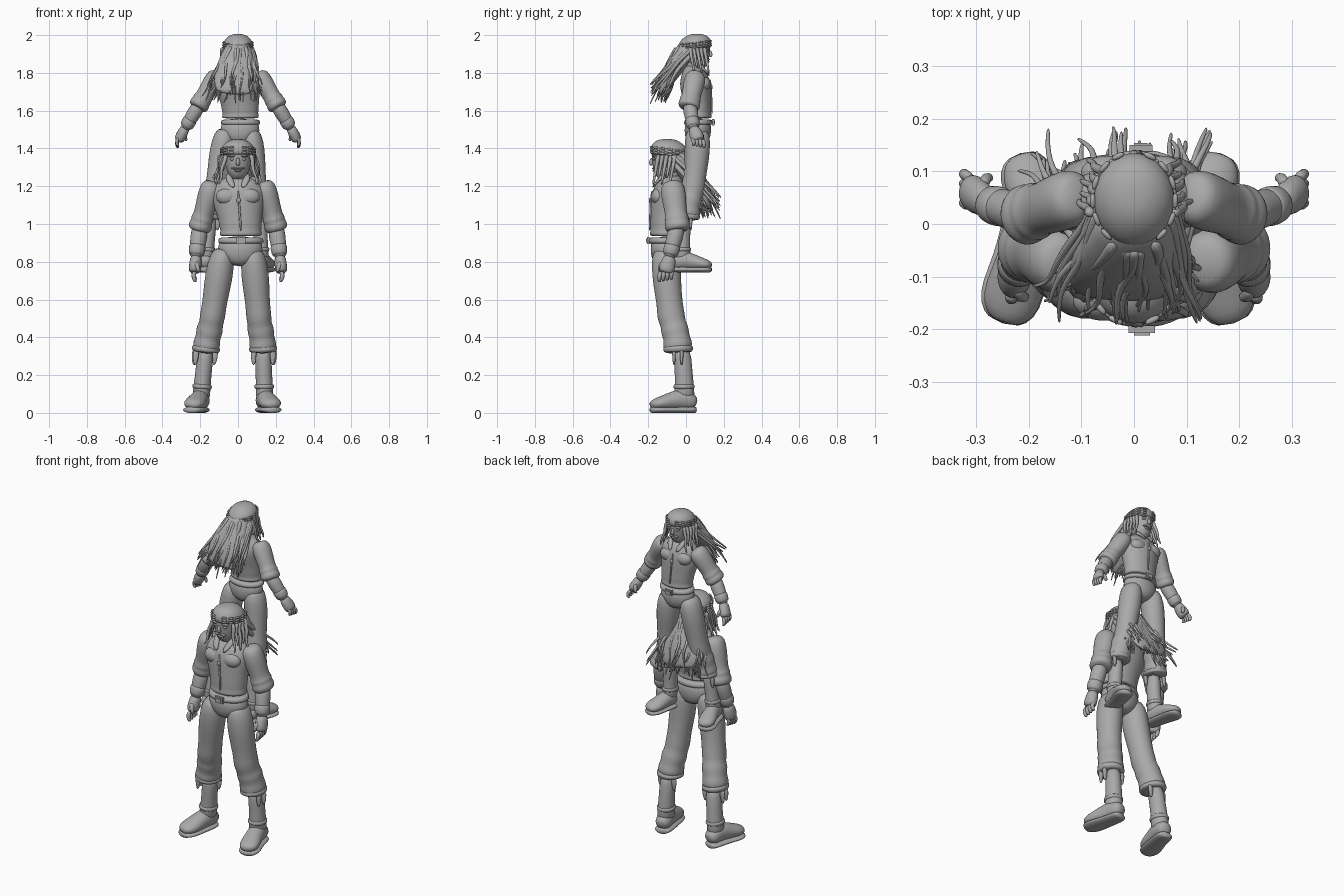
import bpy, bmesh, math, random
from mathutils import Vector, Matrix

old = bpy.data.objects.get("Cube")
if old:
    bpy.data.objects.remove(old)

grey = bpy.data.materials.new("plain_grey")
grey.use_nodes = True
COLOUR = (0.4, 0.4, 0.4, 1)
grey.diffuse_color = COLOUR
grey.node_tree.nodes["Principled BSDF"].inputs["Base Color"].default_value = COLOUR


def loft(bm, rings, seg=20):
    """Skin of elliptical rings (x, y, z, side radius, depth radius) along a path."""
    pts = [Vector(r[:3]) for r in rings]
    loops = []
    for i, ring in enumerate(rings):
        tangent = (pts[min(i + 1, len(pts) - 1)] - pts[max(i - 1, 0)]).normalized()
        side = Vector((1, 0, 0))
        side = (side - tangent * side.dot(tangent)).normalized()
        depth = tangent.cross(side)
        loop = []
        for k in range(seg):
            a = math.tau * k / seg
            loop.append(bm.verts.new(pts[i] + side * ring[3] * math.cos(a) + depth * ring[4] * math.sin(a)))
        loops.append(loop)
    for low, high in zip(loops, loops[1:]):
        for k in range(seg):
            n = (k + 1) % seg
            bm.faces.new((low[k], low[n], high[n], high[k]))
    bm.faces.new(loops[0][::-1])
    bm.faces.new(loops[-1])


def tube(bm, points, start, end, seg=8):
    """Round tapered strand through the points."""
    last = len(points) - 1
    loft(bm, [(*p, *[start + (end - start) * i / last] * 2) for i, p in enumerate(points)], seg)


def ball(bm, centre, size):
    bmesh.ops.create_uvsphere(bm, u_segments=20, v_segments=12, radius=1,
                              matrix=Matrix.Translation(centre) @ Matrix.Diagonal((*size, 1)))


def block(bm, centre, size):
    bmesh.ops.create_cube(bm, size=1, matrix=Matrix.Translation(centre) @ Matrix.Diagonal((*size, 1)))


def finish(name, bm, place, smooth=True):
    bm.transform(place)
    bmesh.ops.recalc_face_normals(bm, faces=bm.faces)
    mesh = bpy.data.meshes.new(name)
    bm.to_mesh(mesh)
    bm.free()
    mesh.materials.append(grey)
    obj = bpy.data.objects.new(name, mesh)
    bpy.context.collection.objects.link(obj)
    if smooth:
        mesh.polygons.foreach_set("use_smooth", [True] * len(mesh.polygons))
        obj.modifiers.new("soften", "SUBSURF").levels = 1
        obj.modifiers["soften"].render_levels = 1


def part(name, place, *ring_sets):
    bm = bmesh.new()
    for rings in ring_sets:
        loft(bm, rings)
    finish(name, bm, place)


def side_rings(rings, sign):
    """The right leg stands a little wider than the left one."""
    if sign > 0:
        return rings
    return [(-x - .07 * (.87 - z), y, z, a, b) for x, y, z, a, b in rings]


def leg(who, label, sign, place):
    trousers = [(.075, -.105, .88, .05, .07), (.085, -.105, .79, .074, .08), (.095, -.1, .68, .073, .075),
                (.105, -.085, .57, .064, .068), (.11, -.08, .51, .069, .076), (.115, -.067, .47, .062, .066),
                (.12, -.06, .44, .074, .077), (.126, -.05, .4, .064, .068), (.13, -.046, .37, .073, .079),
                (.133, -.04, .34, .071, .076), (.133, -.036, .32, .052, .054)]
    part(f"{who}_{label}_trouser_leg", place, side_rings(trousers, sign))
    # Rolled cuff and boot
    cuff = [(.133, -.04, .32, .06, .066), (.133, -.04, .325, .075, .08), (.132, -.042, .35, .077, .081),
            (.131, -.042, .358, .06, .066)]
    shaft = [(.133, -.025, .36, .046, .05), (.136, -.012, .22, .043, .046), (.14, -.008, .13, .046, .052),
             (.14, -.01, .06, .05, .06)]
    strap = [(.139, -.01, z, a, a + .004) for z, a in ((.125, .045), (.13, .053), (.148, .053), (.153, .045))]
    foot = [(.13, .055, .05, .02, .02), (.134, .04, .055, .045, .042), (.142, -.01, .075, .048, .06),
            (.155, -.07, .065, .05, .05), (.17, -.125, .052, .058, .038), (.182, -.165, .046, .052, .03),
            (.19, -.19, .042, .025, .016)]
    sole = [(x, y, .016, a + .004, .018) for x, y, z, a, b in foot]
    part(f"{who}_{label}_cuff", place, side_rings(cuff, sign))
    part(f"{who}_{label}_boot", place, *[side_rings(r, sign) for r in (shaft, strap, foot, sole)])
    # Torn strips hanging from the cuff
    bm = bmesh.new()
    for angle in (-.5, .2, 2.6):
        x, y = .133 + .058 * math.cos(angle), -.035 + .06 * math.sin(angle)
        loft(bm, side_rings([(x, y, .34, .018, .012), (x, y, .29, .018, .01), (x, y, .25, .006, .005)], sign), 8)
    finish(f"{who}_{label}_torn_strips", bm, place)


def arm(who, label, sign, place, joints):
    shoulder, elbow, wrist, tip = [Vector((x * sign, y, z)) for x, y, z in joints]

    def span(a, b, steps):
        return [(*a.lerp(b, t), r, r * flat) for t, r, flat in steps]

    part(f"{who}_{label}_sleeve", place,
         span(shoulder, elbow, [(-.22, .035, 1), (-.1, .058, 1.1), (.2, .06, 1.1), (.5, .055, 1.1),
                                (.72, .052, 1.1), (.8, .061, 1.1), (.88, .055, 1.1), (.96, .063, 1.1),
                                (1.1, .06, 1.1), (1.14, .042, 1)]))
    part(f"{who}_{label}_forearm", place,
         span(elbow, wrist, [(-.1, .042, 1), (.4, .046, 1), (.75, .038, 1), (1.1, .033, 1)]),
         span(elbow, wrist, [(.62, .036, 1), (.65, .046, 1), (.95, .042, 1), (.98, .032, 1)]))
    # Half-closed hand
    bm = bmesh.new()
    loft(bm, span(wrist, tip, [(-.05, .028, 1), (.2, .033, 1.2), (.5, .034, 1.3), (.65, .028, 1.3)]), 14)
    for i in range(4):
        root = wrist.lerp(tip, .55) + Vector((0, -.03 + .021 * i, .004 * i))
        knuckle = root + (tip - wrist) * .27 + Vector((.006 * sign, 0, 0))
        tube(bm, [root, knuckle, knuckle + Vector((-.018 * sign, .004, -.024))], .015, .01)
    thumb = wrist.lerp(tip, .2) + Vector((0, -.025, 0))
    tube(bm, [thumb, thumb + Vector((-.01 * sign, -.025, -.03)), thumb + Vector((-.02 * sign, -.02, -.06))], .016, .01)
    finish(f"{who}_{label}_hand", bm, place)


def head(who, place):
    bm = bmesh.new()
    loft(bm, [(0, -.075, 1.2, .05, .05), (0, -.085, 1.25, .045, .047), (0, -.09, 1.32, .045, .047)])
    loft(bm, [(0, -.135, 1.235, .02, .025), (0, -.125, 1.25, .042, .05), (0, -.112, 1.28, .06, .066),
              (0, -.1, 1.33, .072, .083), (0, -.095, 1.38, .078, .09), (0, -.09, 1.42, .06, .07)])
    # Nose, brow, lips and eyes
    loft(bm, [(0, -.178, 1.352, .008, .008), (0, -.188, 1.325, .012, .013), (0, -.18, 1.308, .014, .01)], 10)
    ball(bm, (0, -.166, 1.282), (.022, .012, .007))
    for s in (-1, 1):
        ball(bm, (.03 * s, -.17, 1.361), (.026, .012, .007))
        ball(bm, (.03 * s, -.168, 1.343), (.013, .01, .007))
        ball(bm, (.018 * s, -.17, 1.295), (.02, .01, .006))
    finish(f"{who}_head", bm, place)
    # Bandana with a rolled rim and knotted tails
    bm = bmesh.new()
    loft(bm, [(0, -.09, 1.36, .08, .09), (0, -.09, 1.37, .089, .102), (0, -.088, 1.395, .091, .104),
              (0, -.085, 1.42, .078, .088), (0, -.08, 1.44, .052, .06), (0, -.08, 1.45, .015, .018)])
    for k in range(3):
        ring = [(.092 * math.sin(a), -.088 - .105 * math.cos(a), 1.368 + .014 * k + .012 * math.cos(a))
                for a in [-2.6 + .4 * i for i in range(14)]]
        for a, b in zip(ring, ring[1:]):
            tube(bm, [a, b], .008, .008, 6)
    for s in (-1, 1):
        tube(bm, [(.04 * s, .0, 1.38), (.06 * s, .035, 1.33), (.07 * s - .03, .07, 1.25)], .018, .008)
    finish(f"{who}_bandana", bm, place)


def hair(who, place):
    # Windswept underlayer
    part(f"{who}_hair_mass", place,
         [(0, -.06, 1.39, .075, .05), (0, -.025, 1.34, .09, .06), (-.01, .02, 1.27, .115, .06),
          (-.02, .07, 1.19, .13, .05), (-.025, .105, 1.12, .12, .032), (-.03, .125, 1.08, .09, .012)])
    rng = random.Random(4)
    bm = bmesh.new()
    # Long matted locks streaming backwards
    for i in range(64):
        t = -1 + 2 * i / 63
        lift = rng.uniform(0, 1)
        root = Vector((.085 * t, -.02 + .04 * (1 - t * t) - .06 * t * t, 1.31 + .06 * lift))
        mid = Vector((.135 * t - .01, .045 + .05 * lift * (1 - .5 * t * t), 1.18 + .07 * lift))
        end = Vector((.175 * t - .03 + rng.uniform(-.03, .03), .08 + .1 * lift, rng.uniform(1.02, 1.14)))
        phase = rng.uniform(0, math.tau)
        path = []
        for k in range(10):
            u = k / 9
            p = root * (1 - u) ** 2 + mid * 2 * u * (1 - u) + end * u * u
            path.append(p + Vector((math.sin(phase + 8 * u), math.cos(phase + 7 * u), 0)) * .013 * u)
        tube(bm, path, rng.uniform(.014, .019), .004, 6)
    # Locks framing the face
    for s in (-1, 1):
        for k in range(5):
            x, y = s * (.066 + .006 * k), -.145 + .022 * k
            path = [(x + s * .007 * j + .007 * math.sin(2 * j + k), y - .006 * j, 1.37 - .033 * j) for j in range(6 - k % 2)]
            tube(bm, path, .015, .006, 6)
    finish(f"{who}_hair_locks", bm, place)


def figure(who, place, joints):
    # Hips, shirt and belt
    part(f"{who}_hips", place,
         [(.01, -.105, .775, .04, .05), (.01, -.105, .81, .1, .076), (.012, -.106, .86, .128, .084),
          (.015, -.11, .94, .108, .077)])
    part(f"{who}_shirt", place,
         [(.015, -.11, .935, .1, .07), (.015, -.11, .94, .118, .086), (.015, -.11, .965, .107, .077),
          (.014, -.108, .985, .114, .083), (.012, -.105, 1.03, .116, .083), (.005, -.096, 1.1, .134, .092),
          (0, -.088, 1.16, .146, .095), (0, -.08, 1.21, .13, .076), (0, -.075, 1.24, .075, .056),
          (0, -.075, 1.26, .045, .045)])
    part(f"{who}_belt", place,
         [(.015, -.11, z, a, a * .73) for z, a in ((.895, .11), (.9, .124), (.925, .12), (.93, .105))])
    bm = bmesh.new()
    block(bm, (.015, -.2, .912), (.05, .014, .038))
    block(bm, (.015, -.206, .912), (.03, .012, .02))
    finish(f"{who}_buckle", bm, place, False)
    # Chest muscles, open collar, placket and pendant
    bm = bmesh.new()
    for s in (-1, 1):
        ball(bm, (.058 * s, -.145, 1.145), (.06, .04, .045))
        loft(bm, [(.055 * s, -.105, 1.262, .012, .02), (.045 * s, -.15, 1.235, .022, .008),
                  (.022 * s, -.178, 1.19, .012, .006)], 10)
    tube(bm, [(0, -.178, 1.18), (.004, -.187, 1.13), (.012, -.19, 1.02), (.015, -.193, .96)], .006, .006)
    ball(bm, (.003, -.19, 1.125), (.012, .007, .014))
    finish(f"{who}_chest_details", bm, place)
    head(who, place)
    hair(who, place)
    for label, sign in (("left", 1), ("right", -1)):
        leg(who, label, sign, place)
        arm(who, label, sign, place, joints)


# Standing figure facing the front, arms down
figure("lower", Matrix.Identity(4),
       [(.145, -.07, 1.185), (.2, -.045, .99), (.222, -.085, .83), (.235, -.12, .69)])
# Smaller mirrored figure above, facing back, arms spread
figure("upper", Matrix.Translation((0, -.03, .745)) @ Matrix.Diagonal((.87, -.87, .87, 1)),
       [(.14, -.09, 1.18), (.235, -.055, 1.02), (.32, -.08, .88), (.385, -.125, .755)])
